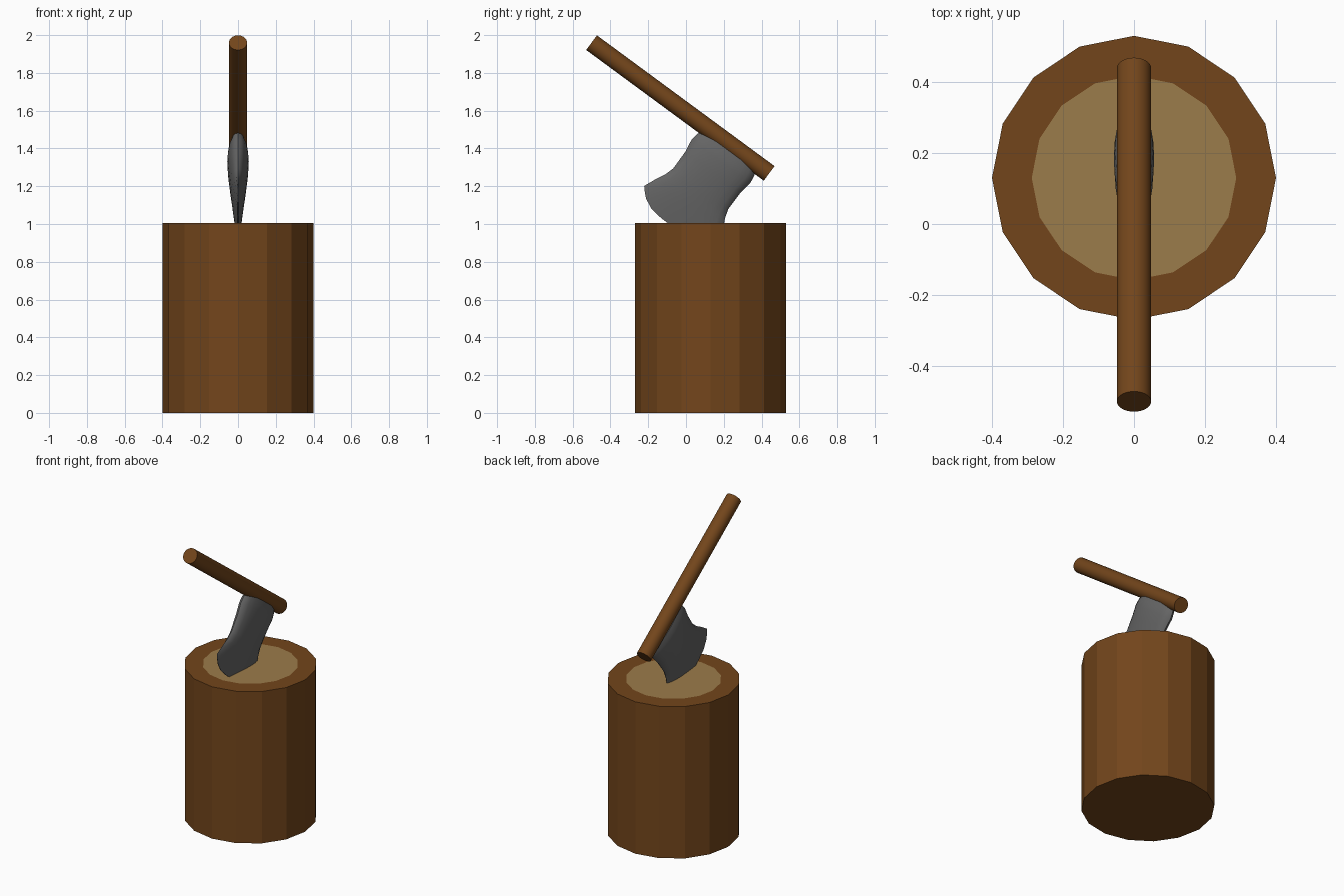
import bpy, bmesh, math
from mathutils import Vector

if "Cube" in bpy.data.objects:
    bpy.data.objects.remove(bpy.data.objects["Cube"])


def material(name, rgb):
    m = bpy.data.materials.new(name)
    m.diffuse_color = (*rgb, 1)
    m.use_nodes = True
    m.node_tree.nodes["Principled BSDF"].inputs["Base Color"].default_value = m.diffuse_color
    return m


def finish(bm, name, mats, smooth=None):
    bmesh.ops.recalc_face_normals(bm, faces=bm.faces)
    mesh = bpy.data.meshes.new(name)
    bm.to_mesh(mesh)
    bm.free()
    ob = bpy.data.objects.new(name, mesh)
    bpy.context.collection.objects.link(ob)
    for m in mats:
        mesh.materials.append(m)
    if smooth:
        bpy.ops.object.select_all(action='DESELECT')
        ob.select_set(True)
        bpy.context.view_layer.objects.active = ob
        bpy.ops.object.shade_smooth_by_angle(angle=math.radians(smooth))
    return ob


def loft(rings):
    """Bridge closed rings of points and cap both ends."""
    bm = bmesh.new()
    rows = [[bm.verts.new(p) for p in r] for r in rings]
    n = len(rows[0])
    for a, b in zip(rows, rows[1:]):
        for i in range(n):
            j = (i + 1) % n
            bm.faces.new((a[i], a[j], b[j], b[i]))
    bm.faces.new(rows[0])
    bm.faces.new(rows[-1])
    return bm


bark = material("bark_brown", (0.17, 0.06, 0.011))
cut_wood = material("cut_wood", (0.33, 0.2, 0.07))
steel = material("steel", (0.13, 0.13, 0.13))


# Chopping stump: 16 sides, with a pale disc of cut wood on top
def circle(r, z, n=16):
    return [(r * math.cos(2 * math.pi * i / n), 0.13 + r * math.sin(2 * math.pi * i / n), z)
            for i in range(n)]


bm = loft([circle(0.4, 0), circle(0.4, 1.005), circle(0.288, 1.005)])
bm.faces.ensure_lookup_table()
bm.faces[-1].material_index = 1
finish(bm, "stump", [bark, cut_wood])

# Axe frame: along the handle, across the blade, and down the blade
top, butt = Vector((0, -0.5, 1.96)), Vector((0, 0.44, 1.268))
along = (butt - top).normalized()
side = Vector((1, 0, 0))
down = Vector((0, along.z, -along.y))

# Handle: straight round bar
R, N = 0.048, 32
finish(loft([[c + R * (side * math.cos(2 * math.pi * i / N) + down * math.sin(2 * math.pi * i / N))
              for i in range(N)] for c in (top, butt)]), "axe_handle", [bark], 30)

# Axe head: lens-shaped sections (depth, half width, half thickness, edge curve)
origin = Vector((0, 0.244, 1.412))
sections = [(0.03, 0.176, 0.042, 0), (0.06, 0.188, 0.053, 0), (0.10, 0.193, 0.057, 0),
            (0.17, 0.182, 0.054, 0), (0.28, 0.181, 0.042, 0), (0.34, 0.196, 0.034, 0.01),
            (0.42, 0.224, 0.022, 0.035), (0.53, 0.25, 0.002, 0.085)]
M = 20
rings = []
for depth, w, t, bow in sections:
    ring = []
    for i in range(M):
        a = 2 * math.pi * i / M
        u = math.cos(a)
        ring.append(origin + along * (w * u) + side * (t * math.sin(a)) + down * (depth - bow * u ** 4))
    rings.append(ring)
finish(loft(rings), "axe_head", [steel], 40)
